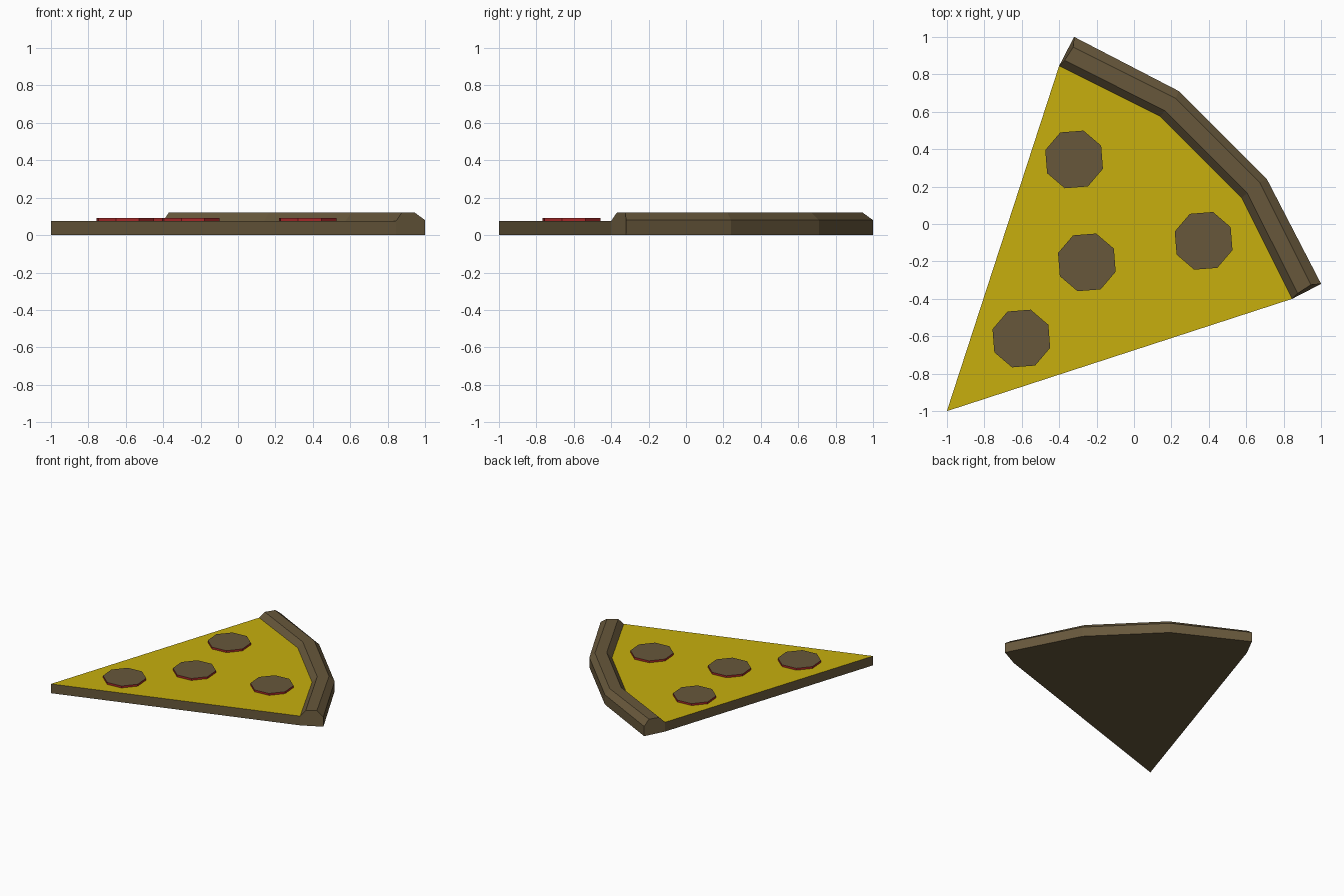
import bpy, bmesh, math
from mathutils import Vector

if "Cube" in bpy.data.objects:
    bpy.data.objects.remove(bpy.data.objects["Cube"])


def material(name, rgb):
    m = bpy.data.materials.new(name)
    m.diffuse_color = (*rgb, 1)
    m.use_nodes = True
    m.node_tree.nodes["Principled BSDF"].inputs["Base Color"].default_value = m.diffuse_color
    return m


brown = material("crust brown", (0.135, 0.096, 0.044))
yellow = material("cheese yellow", (0.57, 0.43, 0.004))
red = material("sausage red", (0.39, 0.022, 0.022))


def finish(name, bm, mats, top_index=None):
    """Turn a bmesh into an object; upward faces may get their own colour."""
    bmesh.ops.recalc_face_normals(bm, faces=bm.faces)
    if top_index is not None:
        for f in bm.faces:
            if f.normal.z > 0.9:
                f.material_index = top_index
    me = bpy.data.meshes.new(name)
    bm.to_mesh(me)
    bm.free()
    for m in mats:
        me.materials.append(m)
    ob = bpy.data.objects.new(name, me)
    bpy.context.collection.objects.link(ob)
    return ob


def prism(name, pts, z0, z1, mats, top_index):
    bm = bmesh.new()
    face = bm.faces.new([bm.verts.new((x, y, z0)) for x, y in pts])
    ext = bmesh.ops.extrude_face_region(bm, geom=[face], use_keep_orig=True)
    for v in ext["geom"]:
        if isinstance(v, bmesh.types.BMVert):
            v.co.z = z1
    return finish(name, bm, mats, top_index)


def mirrored(pts):
    """Complete half an arc across the slice's diagonal symmetry line."""
    return pts + [(y, x) for x, y in reversed(pts)]


inner = mirrored([(-0.40, 0.845), (0.14, 0.575)])
top_in = mirrored([(-0.37, 0.875), (0.165, 0.605)])
top_out = mirrored([(-0.325, 0.945), (0.222, 0.672)])
outer = mirrored([(-0.32, 1.0), (0.24, 0.71)])

# Dough wedge with a cheese top
prism("slice_base", [(-1, -1)] + inner, 0, 0.076, [brown, yellow], 1)

# Raised crust: six-point section lofted along the arc, with closed ends
bm = bmesh.new()
rails = [(inner, 0), (inner, 0.076), (top_in, 0.12),
         (top_out, 0.12), (outer, 0.08), (outer, 0)]
rings = [[bm.verts.new((*rail[i], z)) for rail, z in rails] for i in range(4)]
for a, b in zip(rings, rings[1:]):
    for k in range(6):
        if k != 0:  # hidden joint against the dough stays open
            n = (k + 1) % 6
            bm.faces.new((a[k], a[n], b[n], b[k]))
bm.faces.new(rings[0])
bm.faces.new(rings[-1])
finish("crust", bm, [brown])

# Octagonal sausage slices: red sides, browned tops
for i, (cx, cy) in enumerate([(-0.32, 0.345), (0.372, -0.09),
                              (-0.252, -0.205), (-0.602, -0.612)]):
    pts = []
    for k in range(8):
        a = math.radians(27 + 45 * k)
        pts.append((cx + 0.162 * math.cos(a), cy + 0.162 * math.sin(a)))
    prism(f"sausage_slice_{i + 1}", pts, 0.07, 0.092, [red, brown], 1)
